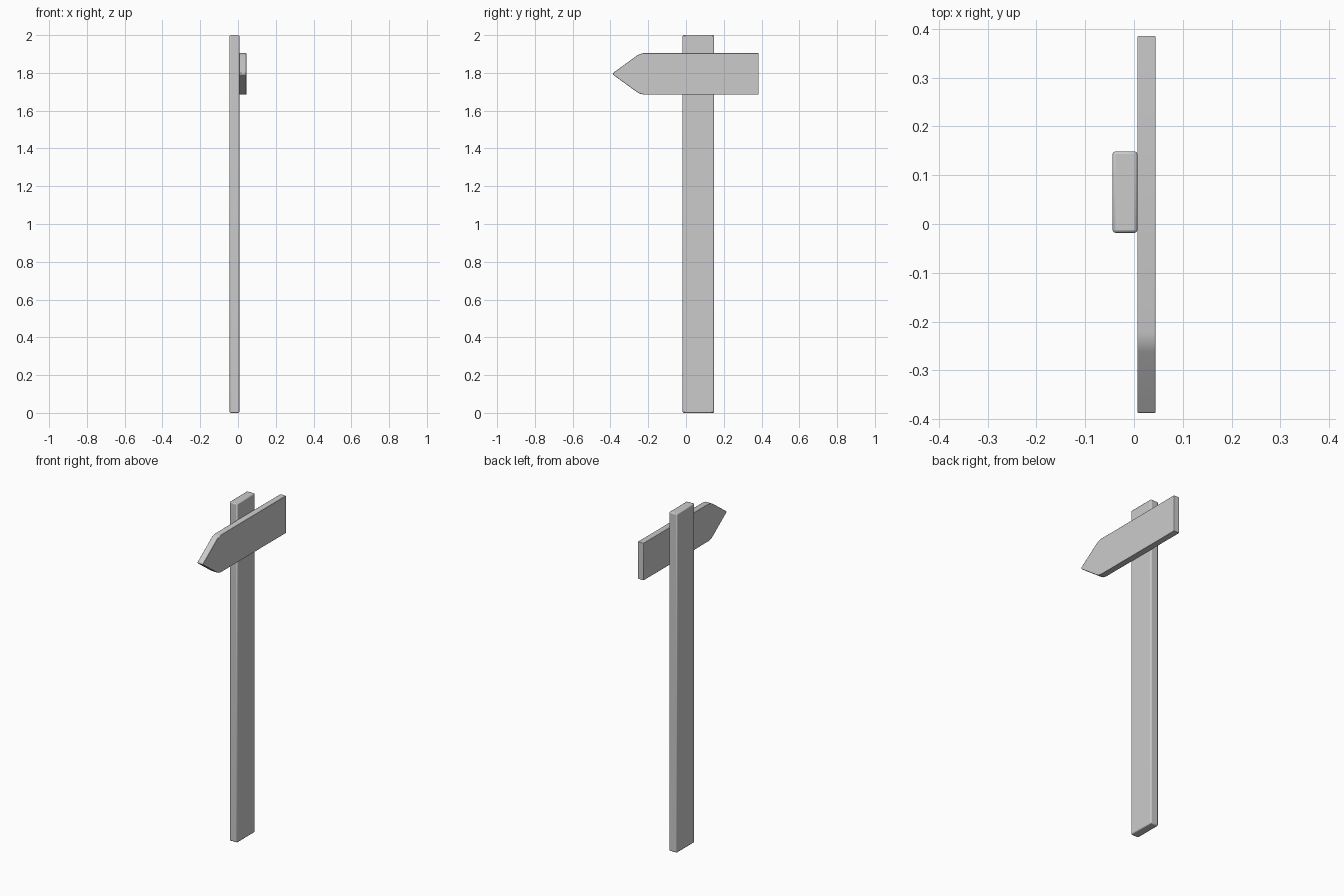
import bpy
import bmesh

if "Cube" in bpy.data.objects:
    bpy.data.objects.remove(bpy.data.objects["Cube"])


def extruded_board(name, profile, x0, x1, bevel):
    """Board with a (y, z) outline, extruded along x, with softened edges."""
    bm = bmesh.new()
    face = bm.faces.new([bm.verts.new((x0, y, z)) for y, z in profile])
    ext = bmesh.ops.extrude_face_region(bm, geom=[face])
    new_verts = [g for g in ext["geom"] if isinstance(g, bmesh.types.BMVert)]
    bmesh.ops.translate(bm, verts=new_verts, vec=(x1 - x0, 0, 0))
    bmesh.ops.recalc_face_normals(bm, faces=bm.faces)
    mesh = bpy.data.meshes.new(name)
    bm.to_mesh(mesh)
    bm.free()
    obj = bpy.data.objects.new(name, mesh)
    bpy.context.collection.objects.link(obj)

    mod = obj.modifiers.new("soft_edges", "BEVEL")
    mod.width = bevel
    mod.segments = 2
    mod.limit_method = "ANGLE"
    mod.angle_limit = 0.6

    bpy.ops.object.select_all(action="DESELECT")
    obj.select_set(True)
    bpy.context.view_layer.objects.active = obj
    bpy.ops.object.shade_smooth_by_angle(angle=0.6)
    return obj


# Upright post
extruded_board("post", [(-0.018, 0), (0.149, 0), (0.149, 2), (-0.018, 2)],
               -0.044, 0.007, 0.006)

# Arrow sign: upper half outline from tip to tail, mirrored below the centre line
mid = 1.795
half = [(-0.387, 0.004), (-0.262, 0.095), (-0.245, 0.105), (-0.222, 0.11), (0.385, 0.11)]
outline = [(y, mid + h) for y, h in half] + [(y, mid - h) for y, h in reversed(half)]
extruded_board("arrow_sign", outline, 0.007, 0.044, 0.002)
